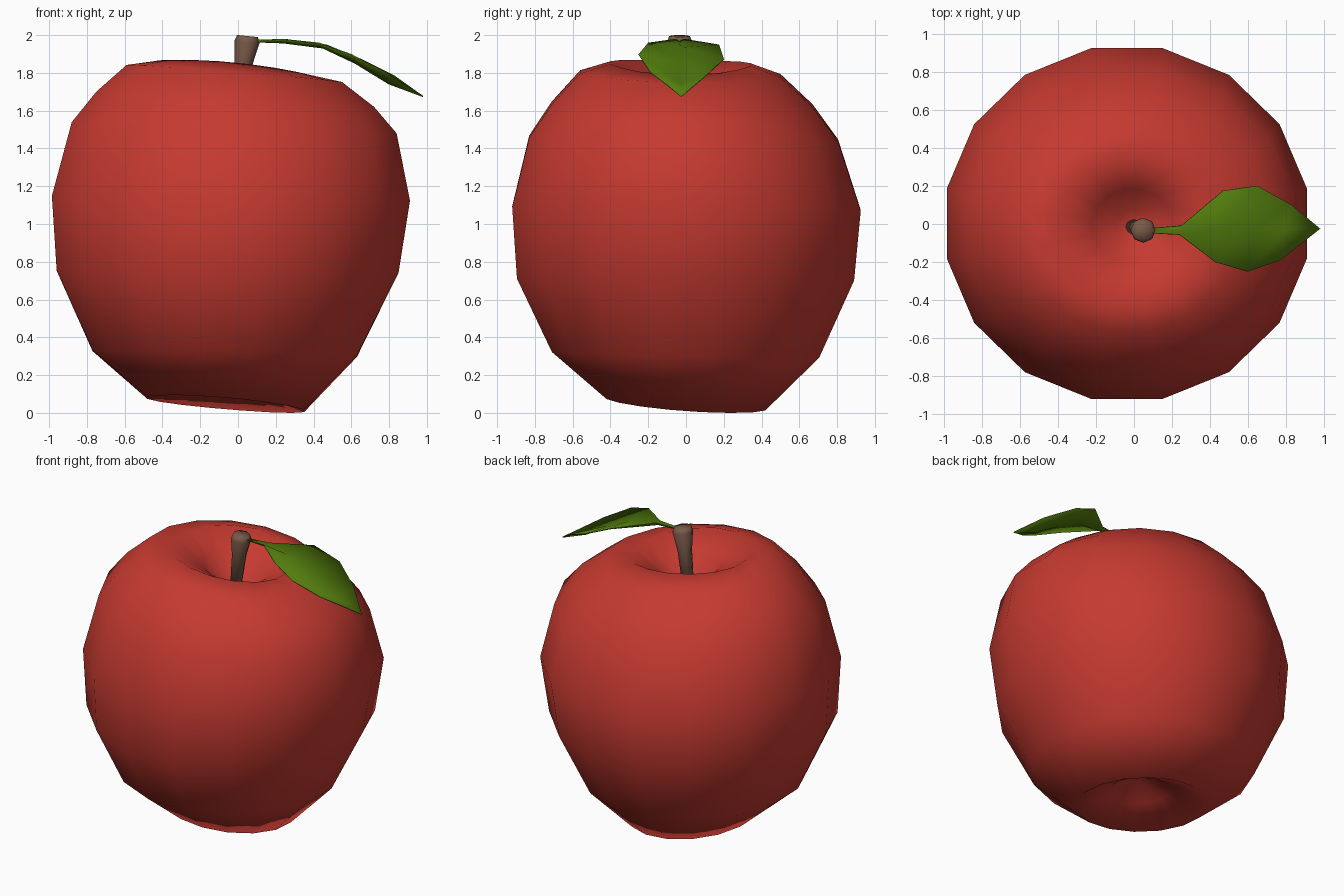
import bpy, math

if "Cube" in bpy.data.objects:
    bpy.data.objects.remove(bpy.data.objects["Cube"])


def material(name, rgb):
    m = bpy.data.materials.new(name)
    m.diffuse_color = (*rgb, 1)
    m.use_nodes = True
    m.node_tree.nodes["Principled BSDF"].inputs["Base Color"].default_value = m.diffuse_color
    return m


def build(name, verts, faces, mat):
    me = bpy.data.meshes.new(name)
    me.from_pydata(verts, [], faces)
    me.materials.append(mat)
    me.shade_smooth()
    me.update()
    ob = bpy.data.objects.new(name, me)
    bpy.context.collection.objects.link(ob)
    return ob


def skin(rings):
    """Join equal rings of points, bottom to top, and close both ends with a fan."""
    n = len(rings[0])
    verts = [p for r in rings for p in r]
    faces = [(k * n + i, k * n + (i + 1) % n, (k + 1) * n + (i + 1) % n, (k + 1) * n + i)
             for k in range(len(rings) - 1) for i in range(n)]
    for k, flip in ((0, True), (len(rings) - 1, False)):
        c = len(verts)
        verts.append(tuple(sum(p[a] for p in rings[k]) / n for a in range(3)))
        for i in range(n):
            a, b = k * n + i, k * n + (i + 1) % n
            faces.append((b, a, c) if flip else (a, b, c))
    return verts, faces


red = material("apple red", (0.56, 0.042, 0.03))
brown = material("stem brown", (0.19, 0.10, 0.065))
green = material("leaf green", (0.085, 0.20, 0.004))

# Apple body: each ring gives left x,z / right x,z / front y,z / back y,z
SIDES = 16
profile = [
    (-.07, .26, .03, .25, -.05, .26, .05, .25),
    (-.25, .17, .15, .13, -.20, .16, .20, .13),
    (-.48, .08, .35, .01, -.42, .08, .42, .02),
    (-.77, .33, .63, .30, -.71, .325, .705, .295),
    (-.96, .755, .85, .745, -.895, .71, .89, .70),
    (-.985, 1.15, .91, 1.125, -.92, 1.09, .925, 1.07),
    (-.88, 1.54, .84, 1.48, -.83, 1.46, .805, 1.44),
    (-.75, 1.70, .72, 1.62, -.71, 1.64, .67, 1.625),
    (-.59, 1.84, .55, 1.75, -.56, 1.805, .50, 1.785),
    (-.41, 1.865, .37, 1.79, -.40, 1.855, .34, 1.845),
    (-.22, 1.76, .20, 1.70, -.21, 1.74, .18, 1.73),
    (-.09, 1.62, .08, 1.60, -.09, 1.61, .07, 1.61),
]
rings = []
for xl, zl, xr, zr, yf, zf, yb, zb in profile:
    zx, zy = (zl + zr) / 2, (zf + zb) / 2
    ring = []
    for i in range(SIDES):
        a = math.tau * (i + .5) / SIDES
        c = math.cos(a) / math.cos(math.pi / SIDES)
        s = math.sin(a) / math.cos(math.pi / SIDES)
        z = ((zx + zy) / 2 + (zx - zy) / 2 * math.cos(2 * a)
             + (zr - zl) / 2 * c + (zb - zf) / 2 * s)
        ring.append(((xl + xr) / 2 + (xr - xl) / 2 * c,
                     (yf + yb) / 2 + (yb - yf) / 2 * s, z))
    rings.append(ring)
build("apple_body", *skin(rings), red)

# Stem: leaning, flared to the top with a bevelled end
stem = []
for x, y, z, r in ((-.02, -.01, 1.52, .033), (.027, -.025, 1.84, .047),
                   (.048, -.033, 1.965, .066), (.05, -.035, 1.995, .055)):
    stem.append([(x + r * math.cos(math.tau * i / 8), y + r * math.sin(math.tau * i / 8),
                  z - .1 * r * math.cos(math.tau * i / 8)) for i in range(8)])
build("stem", *skin(stem), brown)

# Leaf: cross rows of front edge, midrib and back edge, cupped along the midrib
rows = [
    ((.08, -.045, 1.975), (.08, -.035, 1.968), (.08, -.025, 1.975)),
    ((.24, -.055, 1.98), (.24, -.033, 1.962), (.25, -.01, 1.98)),
    ((.43, -.20, 1.96), (.45, -.02, 1.935), (.47, .175, 1.95)),
    ((.60, -.25, 1.90), (.62, -.025, 1.855), (.65, .20, 1.875)),
    ((.77, -.19, 1.81), (.80, -.03, 1.745), (.83, .10, 1.785)),
]
verts = [p for r in rows for p in r] + [(.98, -.025, 1.678)]
faces = [(k * 3 + j, k * 3 + 3 + j, k * 3 + 4 + j, k * 3 + 1 + j)
         for k in range(4) for j in range(2)] + [(12, 15, 13), (13, 15, 14)]
leaf = build("leaf", verts, faces, green)
mod = leaf.modifiers.new("thickness", "SOLIDIFY")
mod.thickness = 0.006
